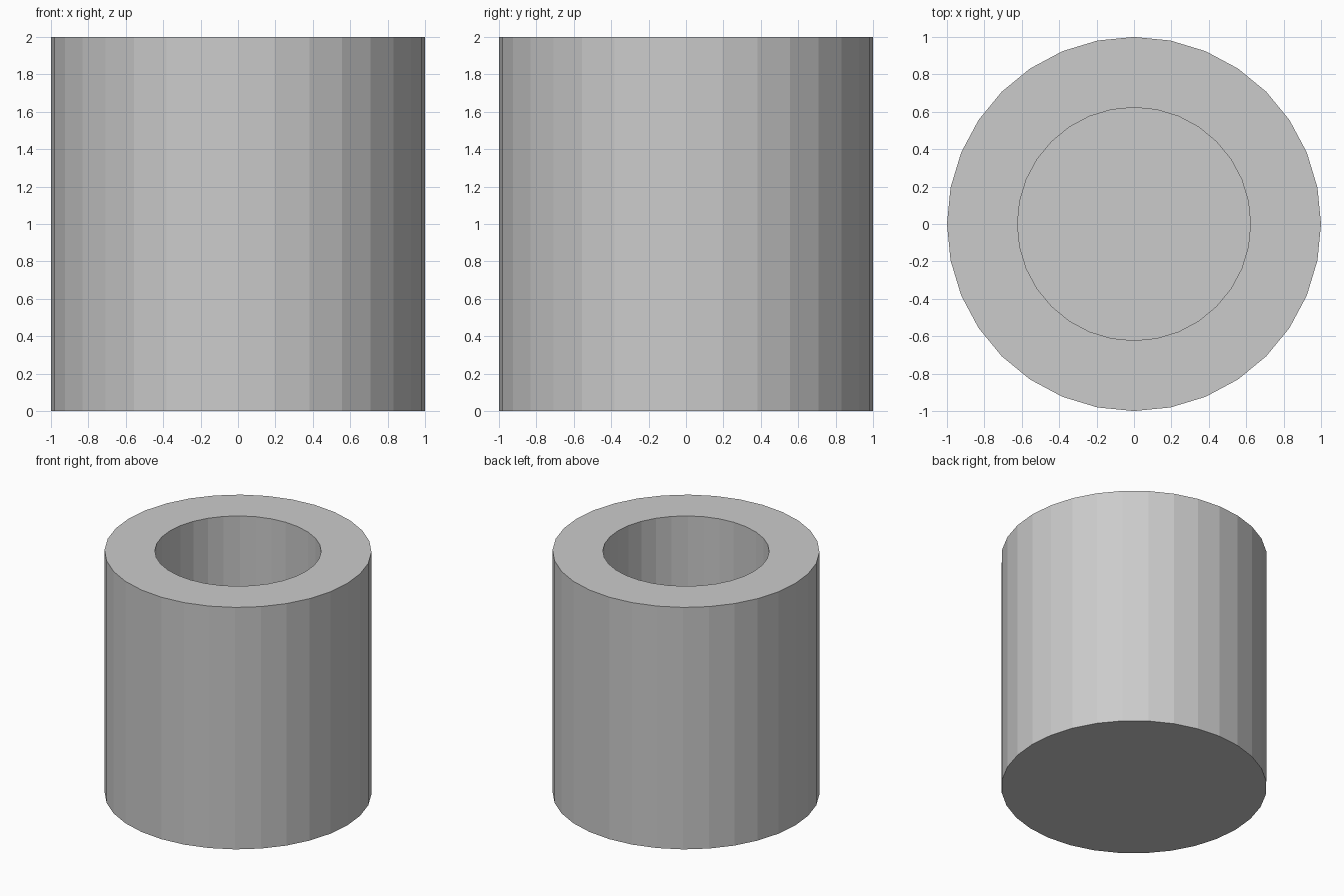
import bpy, bmesh
from math import cos, sin, tau

if "Cube" in bpy.data.objects:
    bpy.data.objects.remove(bpy.data.objects["Cube"])

SIDES = 32
# Profile (radius, height): outer foot, outer rim, inner rim, inner floor
PROFILE = [(1.0, 0.0), (1.0, 2.0), (0.623, 2.0), (0.623, 0.375)]

bm = bmesh.new()
rings = [[bm.verts.new((r * cos(tau * i / SIDES), r * sin(tau * i / SIDES), z))
          for i in range(SIDES)] for r, z in PROFILE]

# Outer wall, rim and inner wall
for a, b in zip(rings, rings[1:]):
    for i in range(SIDES):
        j = (i + 1) % SIDES
        bm.faces.new((a[i], a[j], b[j], b[i]))

# Underside and floor of the hollow
bm.faces.new(rings[0][::-1])
bm.faces.new(rings[-1])
bmesh.ops.recalc_face_normals(bm, faces=bm.faces[:])

mesh = bpy.data.meshes.new("hollow_cup")
bm.to_mesh(mesh)
bm.free()
cup = bpy.data.objects.new("hollow_cup", mesh)
bpy.context.collection.objects.link(cup)
